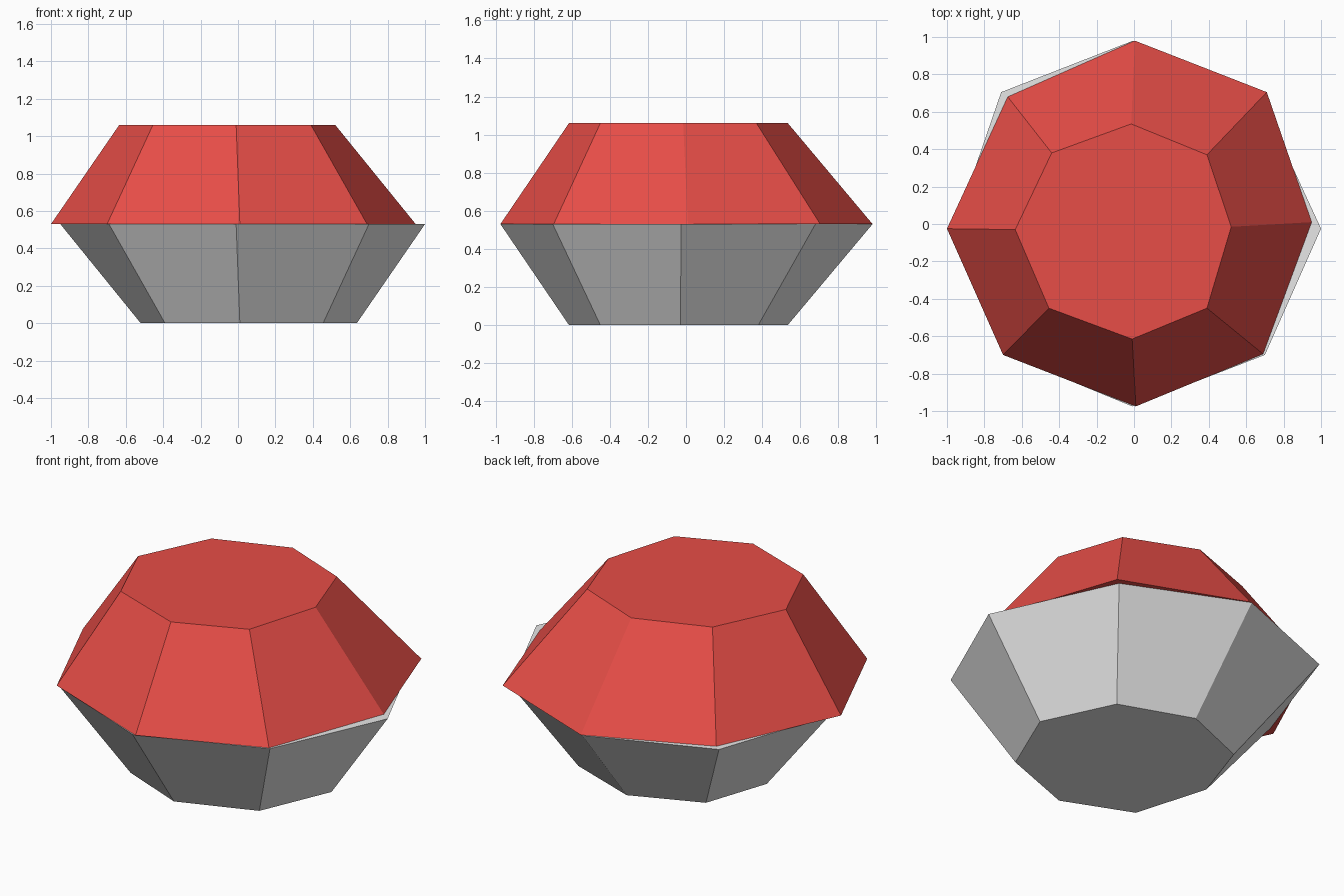
import bpy
import bmesh
from math import pi
from mathutils import Matrix

old_cube = bpy.data.objects.get("Cube")
if old_cube:
    bpy.data.objects.remove(old_cube, do_unlink=True)

HALF = 0.53

# Uneven eight-sided outlines, starting at the back and going clockwise
RIM = [(0.005, 0.98), (0.71, 0.705), (0.95, 0.01), (0.69, -0.695),
       (0.01, -0.975), (-0.7, -0.7), (-1, -0.025), (-0.675, 0.68)]
CROWN = [(-0.015, 0.535), (0.39, 0.37), (0.52, -0.015), (0.39, -0.45),
         (-0.01, -0.615), (-0.455, -0.45), (-0.635, -0.03), (-0.44, 0.38)]


def make_material(name, colour):
    material = bpy.data.materials.new(name)
    material.use_nodes = True
    material.diffuse_color = colour
    shader = next(n for n in material.node_tree.nodes if n.type == 'BSDF_PRINCIPLED')
    shader.inputs["Base Color"].default_value = colour
    return material


def make_half(name, material, turn):
    """Closed tapered half, built around the middle plane and then turned."""
    bm = bmesh.new()
    rim = [bm.verts.new((x, y, 0)) for x, y in RIM]
    crown = [bm.verts.new((x, y, HALF)) for x, y in CROWN]
    bm.faces.new(rim)
    bm.faces.new(crown)
    for i in range(len(rim)):
        j = (i + 1) % len(rim)
        bm.faces.new((rim[i], rim[j], crown[j], crown[i]))
    bmesh.ops.recalc_face_normals(bm, faces=bm.faces)
    placement = Matrix.Translation((0, 0, HALF)) @ Matrix.Rotation(turn, 4, 'Y')
    bmesh.ops.transform(bm, matrix=placement, verts=bm.verts)
    mesh = bpy.data.meshes.new(name)
    bm.to_mesh(mesh)
    bm.free()
    mesh.materials.append(material)
    part = bpy.data.objects.new(name, mesh)
    bpy.context.scene.collection.objects.link(part)
    return part


# Red upper half and the same shape turned over in grey
make_half("upper_half", make_material("red", (0.8, 0.075, 0.063, 1)), 0)
make_half("lower_half", make_material("light grey", (0.8, 0.8, 0.8, 1)), pi)
